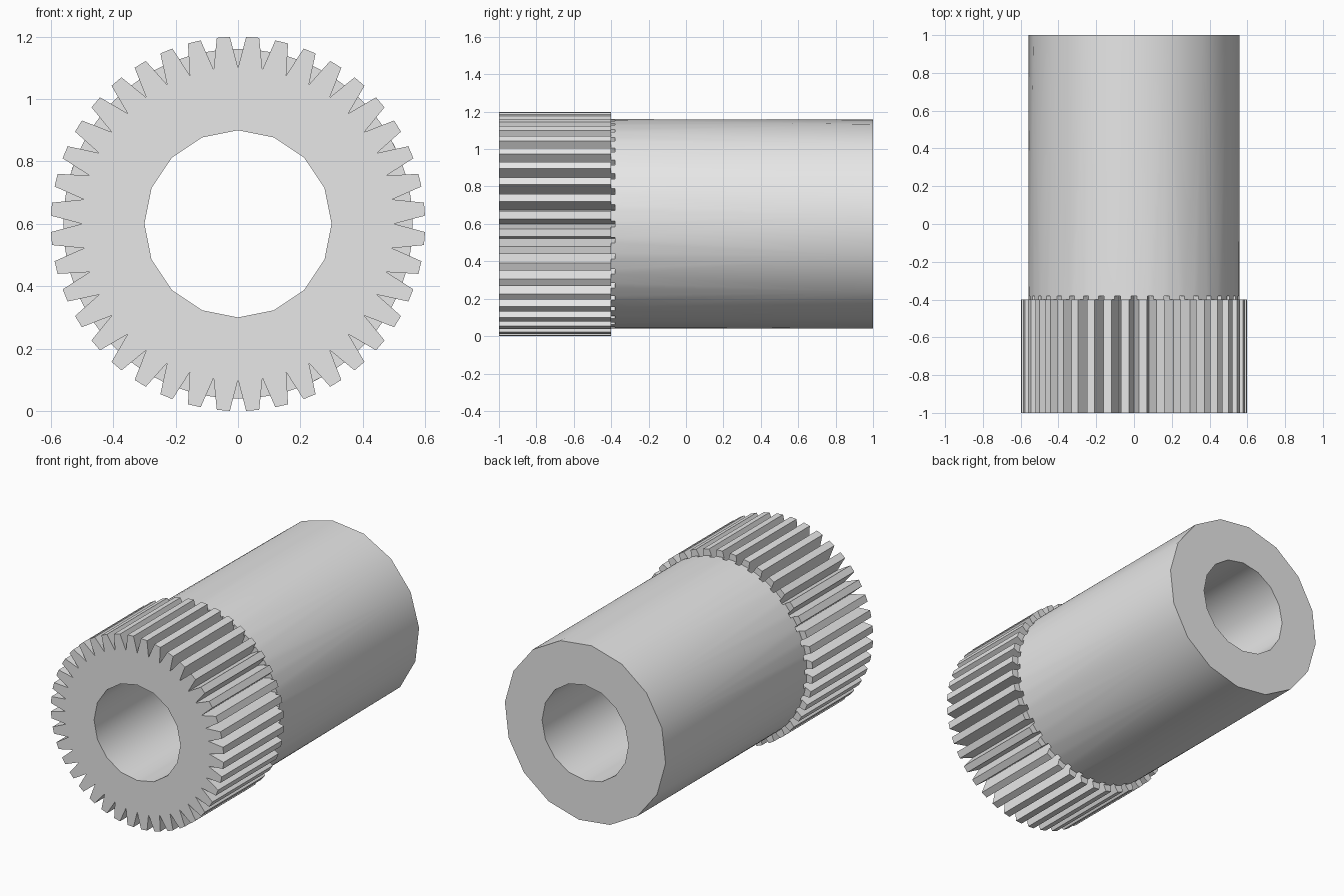
import bpy
import bmesh
from math import sin, cos, atan2, radians, pi, tau

if "Cube" in bpy.data.objects:
    bpy.data.objects.remove(bpy.data.objects["Cube"])

TEETH, SIDES = 40, 16
PITCH = 360 / TEETH
R_TIP, R_ROOT, R_SHAFT, R_BORE = 0.6, 0.5, 0.56, 0.3
FRONT, SHOULDER, GROOVE_END, BACK = -1.0, -0.4, -0.38, 1.0
HALF_GAP = 2.5          # half the groove opening at the tooth tips, in degrees
AXIS_Z = 0.6

bm = bmesh.new()


def vert(radius, degrees, y):
    a = radians(degrees)
    return bm.verts.new((radius * cos(a), y, AXIS_Z + radius * sin(a)))


def ring(radius, y, count, start=0.0):
    return [vert(radius, start + 360 * i / count, y) for i in range(count)]


def angle(v):
    return (atan2(v.co.z - AXIS_Z, v.co.x) + 0.001) % tau


def stitch(a, b):
    """Join two closed rings of any vertex counts with triangles."""
    a, b = sorted(a, key=angle), sorted(b, key=angle)

    def middle(r, i):
        if i >= len(r):
            return 10 * pi
        following = angle(r[i + 1]) if i + 1 < len(r) else angle(r[0]) + tau
        return (angle(r[i]) + following) / 2

    i = j = 0
    while i < len(a) or j < len(b):
        p, q = a[i % len(a)], b[j % len(b)]
        if middle(a, i) <= middle(b, j):
            i += 1
            bm.faces.new((p, a[i % len(a)], q))
        else:
            j += 1
            bm.faces.new((p, b[j % len(b)], q))


# Where the straight groove flank crosses the shaft radius
tip_x, tip_y = R_TIP * cos(radians(HALF_GAP)), R_TIP * sin(radians(HALF_GAP))
t = (R_SHAFT - R_ROOT) / (tip_x - R_ROOT)
flank_angle = atan2(t * tip_y, R_SHAFT) * 180 / pi

# Groove flanks and their end pockets
root_front, sides, shaft_ring = [], [], []
for k in range(TEETH):
    centre = k * PITCH
    root = [vert(R_ROOT, centre, y) for y in (FRONT, GROOVE_END)]
    root_front.append(root[0])
    pair = []
    for s in (-1, 1):
        tip = [vert(R_TIP, centre + s * HALF_GAP, y) for y in (FRONT, SHOULDER)]
        foot = [vert(R_SHAFT, centre + s * flank_angle, y)
                for y in (SHOULDER, GROOVE_END)]
        bm.faces.new((root[0], tip[0], tip[1], foot[0], foot[1], root[1]))
        shaft_ring.append(foot[1])
        pair.append((tip, foot))
    bm.faces.new((root[1], pair[0][1][1], pair[1][1][1]))
    sides.append(pair)

# Teeth: front, tip, back shoulder, and the short shaft strip behind each
for k in range(TEETH):
    n = (k + 1) % TEETH
    (tip_a, foot_a), (tip_b, foot_b) = sides[k][1], sides[n][0]
    bm.faces.new((root_front[k], tip_a[0], tip_b[0], root_front[n]))
    bm.faces.new((tip_a[0], tip_a[1], tip_b[1], tip_b[0]))
    bm.faces.new((tip_a[1], foot_a[0], foot_b[0], tip_b[1]))
    bm.faces.new((foot_a[0], foot_a[1], foot_b[1], foot_b[0]))

# Front face, bore, back face and shaft wall
bore_front = ring(R_BORE, FRONT, SIDES)
bore_back = ring(R_BORE, BACK, SIDES)
shaft_back = ring(R_SHAFT, BACK, SIDES, PITCH / 2)
stitch(bore_front, root_front)
stitch(bore_front, bore_back)
stitch(bore_back, shaft_back)
stitch(shaft_ring, shaft_back)
bmesh.ops.recalc_face_normals(bm, faces=bm.faces)

mesh = bpy.data.meshes.new("gear_shaft")
bm.to_mesh(mesh)
bm.free()
gear_shaft = bpy.data.objects.new("gear_shaft", mesh)
bpy.context.collection.objects.link(gear_shaft)

# Plain grey metal
grey = bpy.data.materials.new("light_grey")
grey.use_nodes = True
colour = (0.8, 0.8, 0.8, 1.0)
grey.diffuse_color = colour
grey.node_tree.nodes["Principled BSDF"].inputs["Base Color"].default_value = colour
mesh.materials.append(grey)

# Smooth round walls with sharp teeth and rims
bpy.ops.object.select_all(action="DESELECT")
gear_shaft.select_set(True)
bpy.context.view_layer.objects.active = gear_shaft
bpy.ops.object.shade_smooth_by_angle(angle=radians(30))
